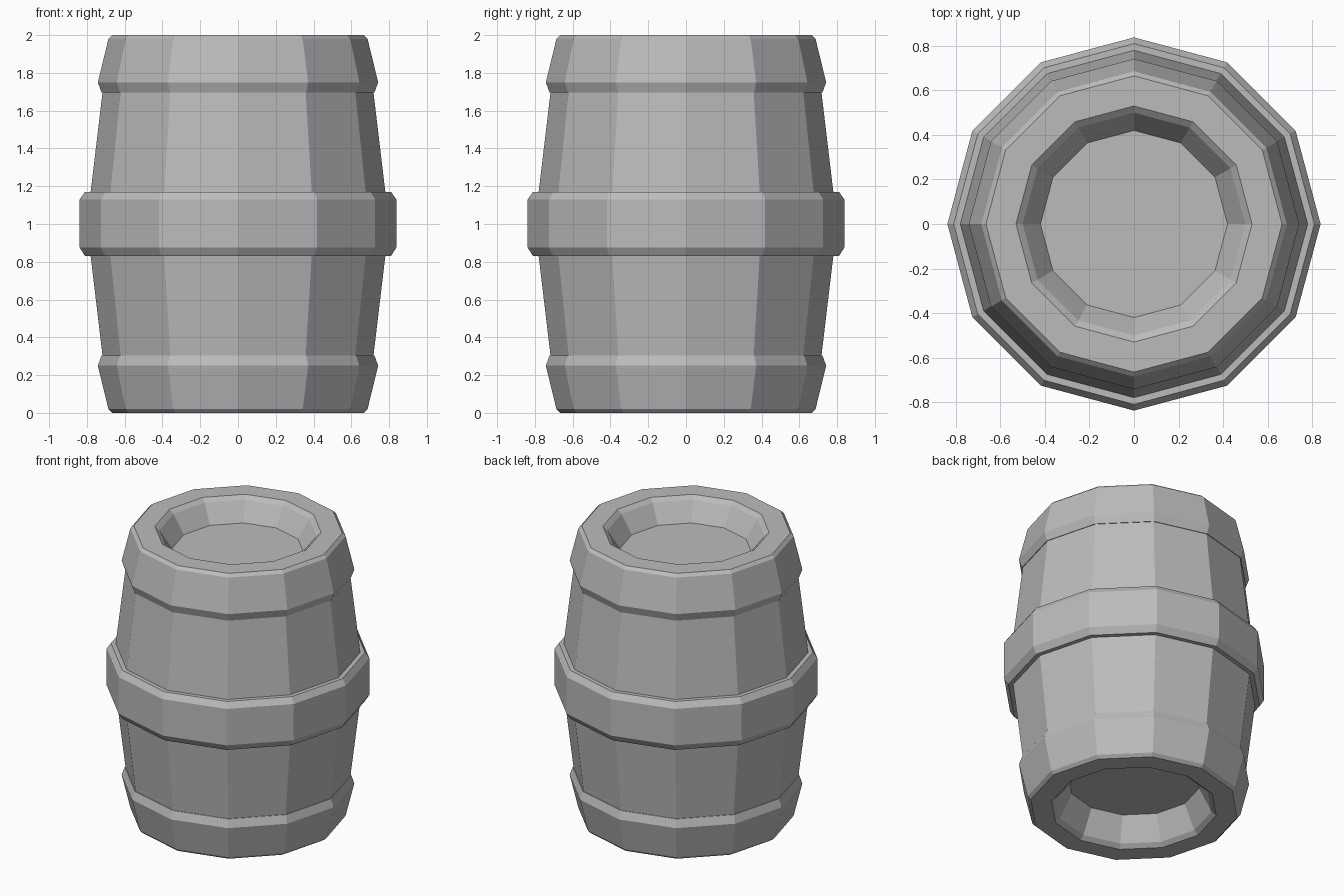
import bpy, bmesh, math

SIDES = 12

cube = bpy.data.objects.get("Cube")
if cube:
    bpy.data.objects.remove(cube, do_unlink=True)

grey = bpy.data.materials.new("plain grey")
grey.use_nodes = True
colour = (0.5, 0.5, 0.5, 1)
grey.diffuse_color = colour
grey.node_tree.nodes["Principled BSDF"].inputs["Base Color"].default_value = colour


def lathe(name, profile, closed=False):
    """Spin (radius, height) points into a flat-faced twelve-sided shape."""
    bm = bmesh.new()
    rings = []
    for r, z in profile:
        rings.append([bm.verts.new((r * math.cos(a), r * math.sin(a), z))
                      for a in (math.tau * i / SIDES for i in range(SIDES))])
    pairs = list(zip(rings, rings[1:]))
    if closed:
        pairs.append((rings[-1], rings[0]))
    else:
        bm.faces.new(rings[0])
        bm.faces.new(rings[-1])
    for low, high in pairs:
        for i in range(SIDES):
            j = (i + 1) % SIDES
            bm.faces.new((low[i], low[j], high[j], high[i]))
    bmesh.ops.recalc_face_normals(bm, faces=bm.faces[:])
    mesh = bpy.data.meshes.new(name)
    bm.to_mesh(mesh)
    bm.free()
    mesh.materials.append(grey)
    obj = bpy.data.objects.new(name, mesh)
    bpy.context.collection.objects.link(obj)
    return obj


# Bulging staves, ending inside the end hoops
lathe("barrel_body", [(0.705, 0.2), (0.78, 0.83), (0.78, 1.17), (0.705, 1.8)])

# Wide bevelled hoop around the middle
lathe("middle_hoop", [(0.76, 0.83), (0.81, 0.83), (0.838, 0.875),
                      (0.838, 1.13), (0.81, 1.17), (0.76, 1.17)], closed=True)


# End hoops with a bevelled rim and a recessed lid
def barrel_end(name, depth, flip):
    profile = [(0.69, 0.305), (0.722, 0.305), (0.742, 0.25), (0.686, 0.02),
               (0.665, 0), (0.53, 0), (0.50, 0.025), (0.42, depth)]
    lathe(name, [(r, 2 - z if flip else z) for r, z in profile])


barrel_end("bottom_end", 0.19, False)
barrel_end("top_end", 0.15, True)
